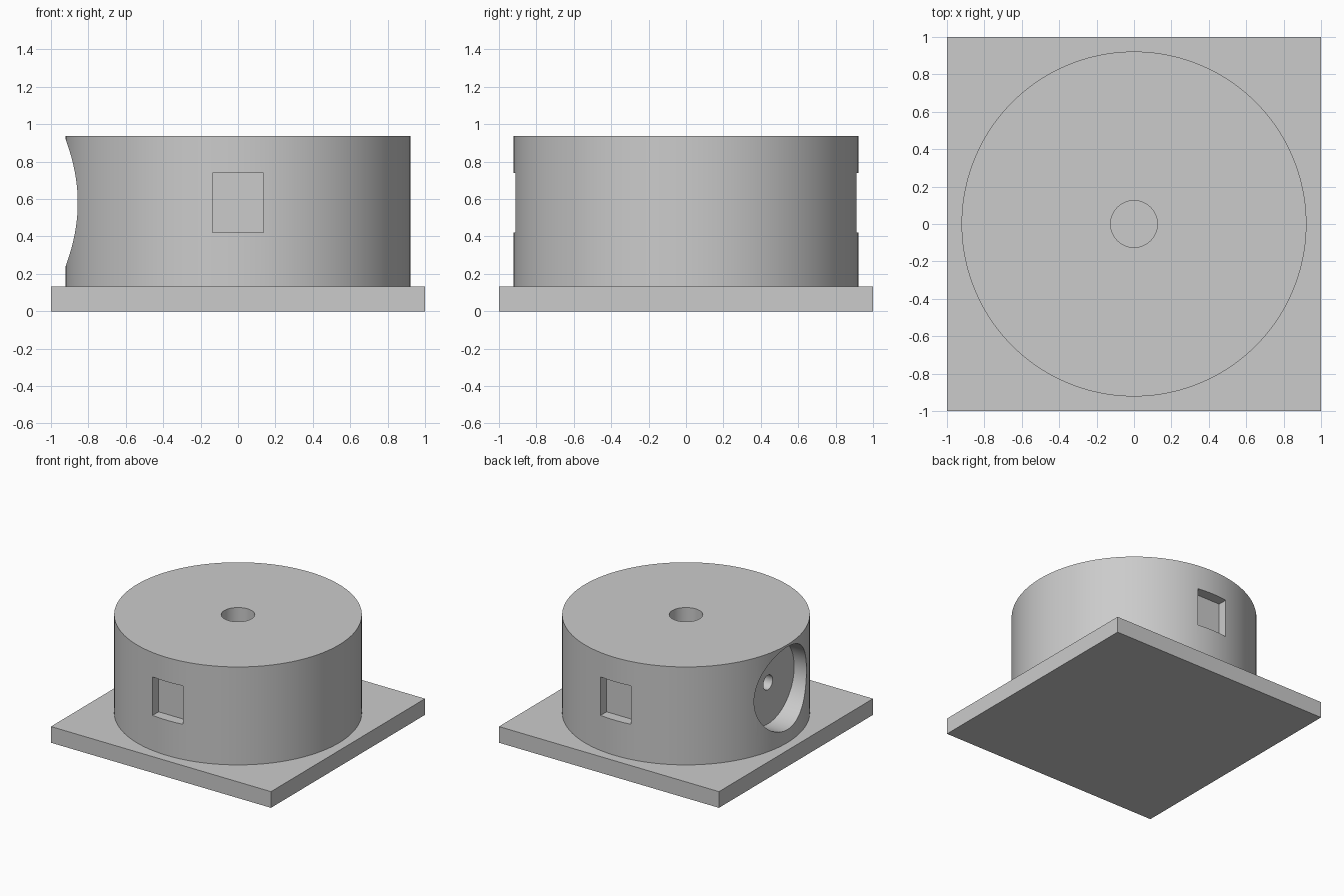
import bpy
import math

if "Cube" in bpy.data.objects:
    bpy.data.objects.remove(bpy.data.objects["Cube"], do_unlink=True)

# Single material
grey = bpy.data.materials.new("light grey")
grey.use_nodes = True
colour = (0.6, 0.6, 0.6, 1)
grey.diffuse_color = colour
grey.node_tree.nodes["Principled BSDF"].inputs["Base Color"].default_value = colour


def box(name, low, high):
    centre = [(a + b) / 2 for a, b in zip(low, high)]
    bpy.ops.mesh.primitive_cube_add(size=1, location=centre)
    ob = bpy.context.object
    ob.name = name
    ob.scale = [b - a for a, b in zip(low, high)]
    bpy.ops.object.transform_apply(location=False, rotation=False, scale=True)
    ob.data.materials.append(grey)
    return ob


def cylinder(name, radius, start, end, sides=64, along_x=False):
    mid = (start + end) / 2
    bpy.ops.mesh.primitive_cylinder_add(
        vertices=sides, radius=radius, depth=end - start,
        location=(mid, 0, PORT_Z) if along_x else (0, 0, mid),
        rotation=(0, math.pi / 2, 0) if along_x else (0, 0, 0))
    ob = bpy.context.object
    ob.name = name
    ob.data.materials.append(grey)
    return ob


BASE_TOP = 0.133
TOP = 0.938
PORT_Z = 0.58

# Square base plate and round body
box("base_plate", (-1, -1, 0), (1, 1, BASE_TOP))
body = cylinder("round_body", 0.922, BASE_TOP, TOP, sides=160)

# Recesses: top bore, side port with its small hole, front and back windows
cutters = [
    cylinder("bore_cutter", 0.125, BASE_TOP + 0.01, TOP + 0.1),
    cylinder("port_cutter", 0.34, -1.1, -0.745, sides=96, along_x=True),
    cylinder("small_hole_cutter", 0.06, -0.8, -0.05, sides=32, along_x=True),
    box("front_window_cutter", (-0.137, -1.1, 0.422), (0.137, -0.835, 0.738)),
    box("back_window_cutter", (-0.137, 0.835, 0.422), (0.137, 1.1, 0.738)),
]
bpy.context.view_layer.objects.active = body
for cutter in cutters:
    cut = body.modifiers.new(cutter.name, "BOOLEAN")
    cut.operation = "DIFFERENCE"
    cut.solver = "EXACT"
    cut.object = cutter
    bpy.ops.object.modifier_apply(modifier=cut.name)
for cutter in cutters:
    bpy.data.objects.remove(cutter, do_unlink=True)

# Smooth walls with crisp rims
bpy.ops.object.select_all(action="DESELECT")
body.select_set(True)
bpy.context.view_layer.objects.active = body
bpy.ops.object.shade_smooth_by_angle(angle=math.radians(30))
